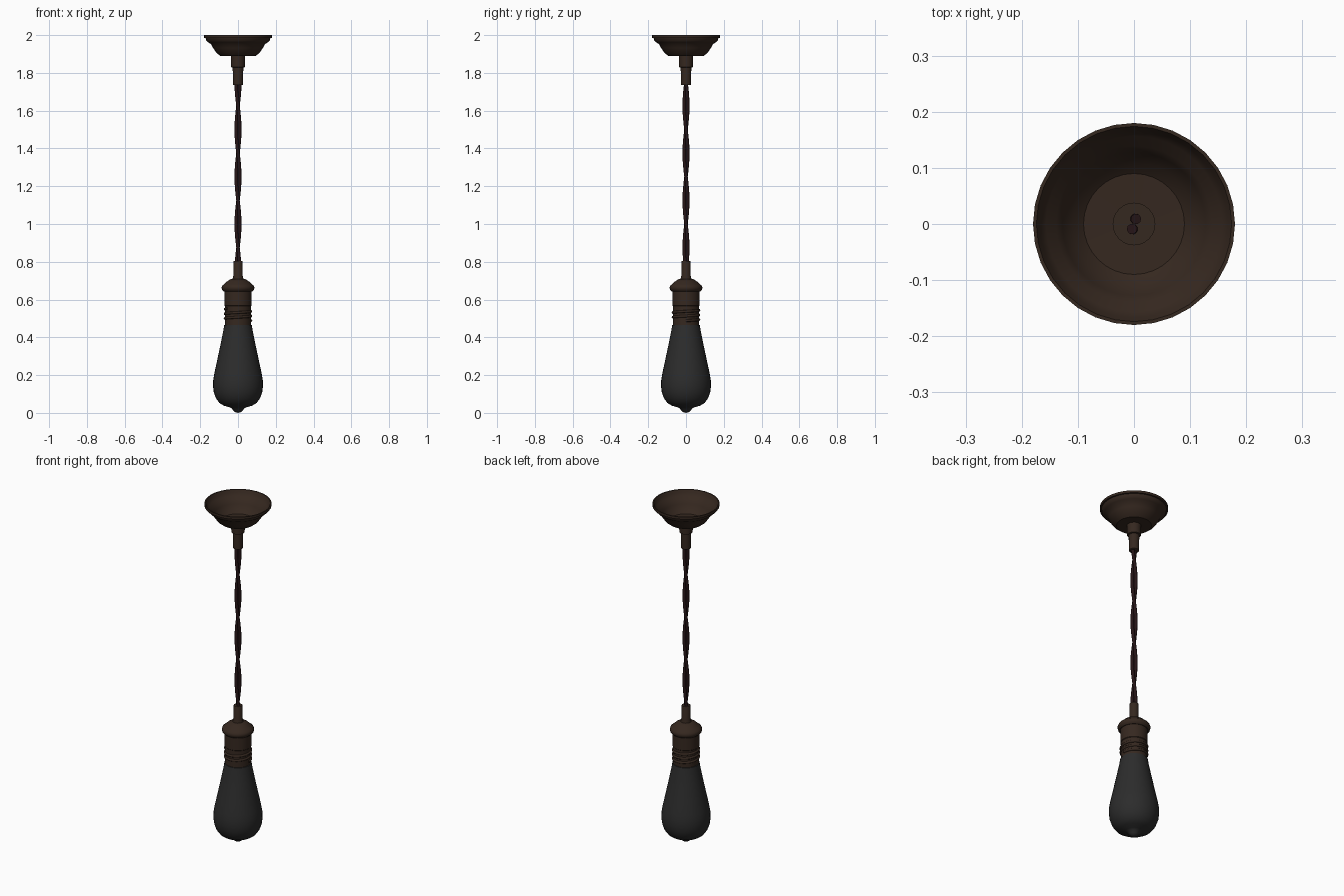
import bpy, bmesh, math

if "Cube" in bpy.data.objects:
    bpy.data.objects.remove(bpy.data.objects["Cube"])


def material(name, rgb):
    m = bpy.data.materials.new(name)
    m.diffuse_color = (*rgb, 1)
    m.use_nodes = True
    m.node_tree.nodes["Principled BSDF"].inputs["Base Color"].default_value = m.diffuse_color
    return m


BRONZE = material("dark_bronze", (0.036, 0.021, 0.014))
FABRIC = material("cord_fabric", (0.018, 0.007, 0.008))
GLASS = material("smoked_glass", (0.025, 0.025, 0.025))


def lathe(name, profile, mat, seg=32, angle=35):
    """Spin an (r, z) profile around the z axis; r = 0 makes a pole."""
    bm = bmesh.new()
    rings = []
    for r, z in profile:
        if r == 0:
            rings.append([bm.verts.new((0, 0, z))] * seg)
        else:
            rings.append([bm.verts.new((r * math.cos(2 * math.pi * i / seg),
                                        r * math.sin(2 * math.pi * i / seg), z))
                          for i in range(seg)])
    for a, b in zip(rings, rings[1:]):
        for i in range(seg):
            j = (i + 1) % seg
            bm.faces.new(dict.fromkeys((a[i], a[j], b[j], b[i])))
    bmesh.ops.recalc_face_normals(bm, faces=bm.faces)
    me = bpy.data.meshes.new(name)
    bm.to_mesh(me)
    bm.free()
    me.materials.append(mat)
    ob = bpy.data.objects.new(name, me)
    bpy.context.collection.objects.link(ob)
    bpy.ops.object.select_all(action='DESELECT')
    ob.select_set(True)
    bpy.context.view_layer.objects.active = ob
    bpy.ops.object.shade_smooth_by_angle(angle=math.radians(angle))
    return ob


def tube(name, points, radius, mat):
    """Round tube following a list of points."""
    cu = bpy.data.curves.new(name, 'CURVE')
    cu.dimensions = '3D'
    cu.bevel_depth = radius
    cu.bevel_resolution = 2
    cu.use_fill_caps = True
    sp = cu.splines.new('POLY')
    sp.points.add(len(points) - 1)
    for p, co in zip(sp.points, points):
        p.co = (*co, 1)
    sp.use_smooth = True
    cu.materials.append(mat)
    ob = bpy.data.objects.new(name, cu)
    bpy.context.collection.objects.link(ob)
    return ob


# Ceiling canopy: thin open bowl
lathe("ceiling_canopy", [
    (0.03, 1.888), (0.092, 1.889), (0.113, 1.905), (0.132, 1.932), (0.142, 1.952),
    (0.158, 1.962), (0.168, 1.972), (0.172, 1.985), (0.18, 1.986), (0.18, 2.0),
    (0.174, 2.0), (0.167, 1.985), (0.157, 1.968), (0.139, 1.957), (0.128, 1.935),
    (0.11, 1.91), (0.09, 1.894), (0.03, 1.893)], BRONZE)

# Stepped cord grip under the canopy
lathe("upper_cord_grip", [
    (0, 1.897), (0.038, 1.897), (0.036, 1.83), (0.028, 1.828), (0.027, 1.737),
    (0.024, 1.735), (0, 1.735)], BRONZE, 24)

# Two strands twisted around each other
for k in range(2):
    pts = []
    for i in range(81):
        z = 0.78 + (1.905 - 0.78) * i / 80
        a = -2 * math.pi * (z - 1.5) / 0.5 + math.pi * k
        pts.append((0.0095 * math.cos(a), 0.0095 * math.sin(a), z))
    tube(f"cord_strand_{k + 1}", pts, 0.0095, FABRIC)

# Lower cord grip and lamp socket
lathe("lower_cord_grip", [
    (0, 0.805), (0.023, 0.805), (0.025, 0.8), (0.025, 0.725), (0.031, 0.7), (0, 0.7)],
    BRONZE, 24)
lathe("socket_cap", [
    (0, 0.71), (0.036, 0.71), (0.058, 0.696), (0.074, 0.681), (0.083, 0.674),
    (0.087, 0.663), (0.084, 0.651), (0.075, 0.643), (0, 0.643)], BRONZE)
lathe("socket_shell", [
    (0, 0.65), (0.072, 0.65), (0.072, 0.568), (0.069, 0.565), (0.069, 0.466),
    (0, 0.466)], BRONZE)

# Screw thread around the shell
turns, steps = 2.6, 84
tube("socket_thread", [
    (0.069 * math.cos(2 * math.pi * turns * i / steps),
     0.069 * math.sin(2 * math.pi * turns * i / steps),
     0.488 + 0.064 * i / steps) for i in range(steps + 1)], 0.007, BRONZE)

# Pear-shaped bulb with a small tip
lathe("bulb", [
    (0, 0.468), (0.073, 0.466), (0.077, 0.44), (0.093, 0.36), (0.111, 0.275),
    (0.125, 0.21), (0.131, 0.175), (0.132, 0.14), (0.128, 0.108), (0.117, 0.078),
    (0.099, 0.053), (0.075, 0.038), (0.045, 0.03), (0.033, 0.024), (0.025, 0.012),
    (0.014, 0.003), (0, 0)], GLASS, 32, 50)
